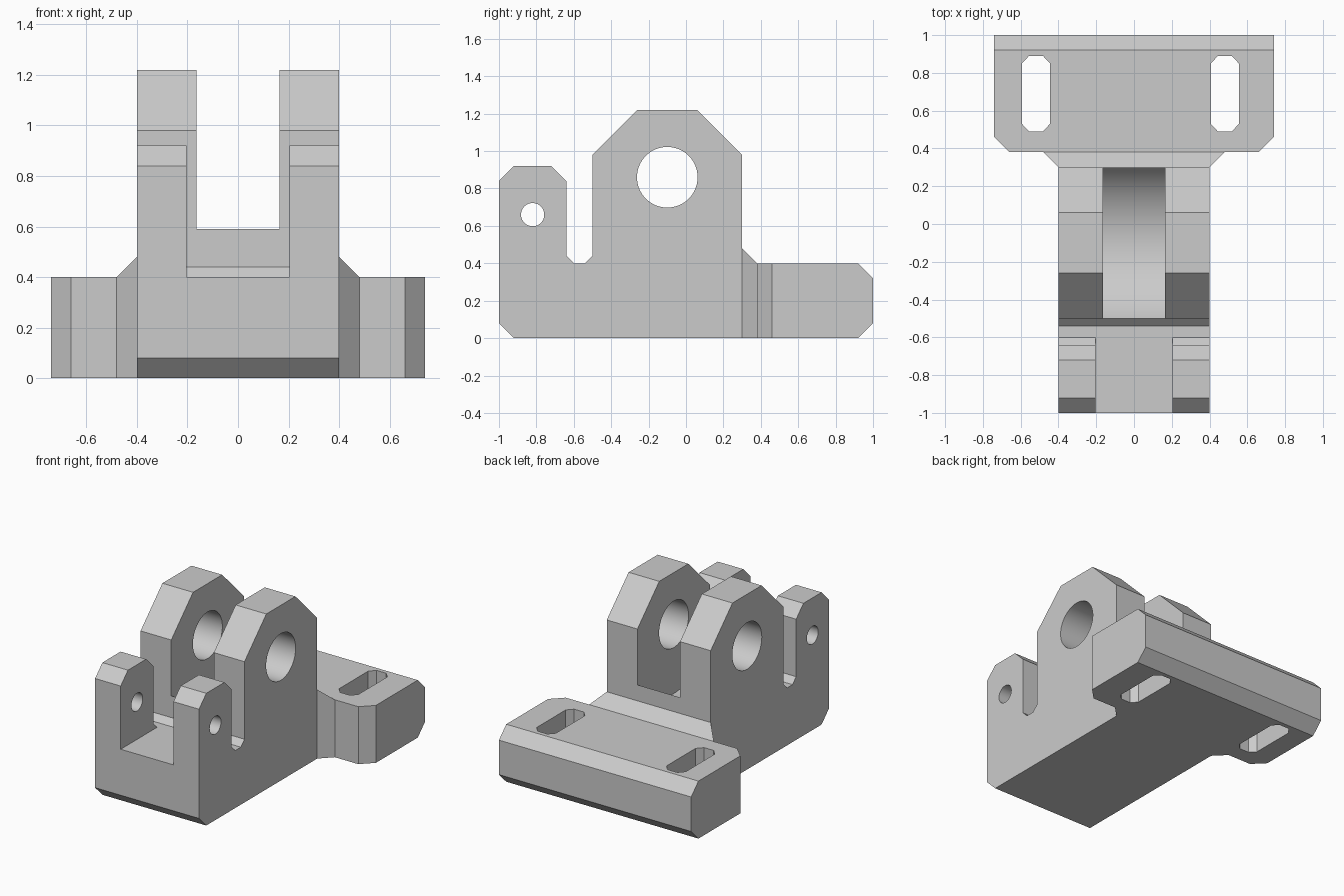
import bpy
import bmesh
import math
from mathutils import Vector

if "Cube" in bpy.data.objects:
    bpy.data.objects.remove(bpy.data.objects["Cube"], do_unlink=True)

grey = bpy.data.materials.new("plain grey")
grey.use_nodes = True
grey.diffuse_color = (0.6, 0.6, 0.6, 1)
grey.node_tree.nodes["Principled BSDF"].inputs["Base Color"].default_value = (0.6, 0.6, 0.6, 1)


def finish(bm, name):
    bmesh.ops.recalc_face_normals(bm, faces=bm.faces)
    mesh = bpy.data.meshes.new(name)
    bm.to_mesh(mesh)
    bm.free()
    mesh.materials.append(grey)
    obj = bpy.data.objects.new(name, mesh)
    bpy.context.collection.objects.link(obj)
    return obj


def prism(points, sweep):
    """Outline swept along a vector."""
    bm = bmesh.new()
    face = bm.faces.new([bm.verts.new(p) for p in points])
    moved = bmesh.ops.extrude_face_region(bm, geom=[face])["geom"]
    verts = [v for v in moved if isinstance(v, bmesh.types.BMVert)]
    bmesh.ops.translate(bm, verts=verts, vec=Vector(sweep))
    return bm


def side_prism(profile, half):
    """Side profile (y, z) extruded symmetrically across x."""
    return prism([(-half, y, z) for y, z in profile], (2 * half, 0, 0))


def pin(y, z, radius, half, name):
    """Cylinder lying across x."""
    steps = 96
    ring = [(y + radius * math.cos(i * math.tau / steps),
             z + radius * math.sin(i * math.tau / steps)) for i in range(steps)]
    return finish(side_prism(ring, half), name)


def combine(target, tool, operation):
    mod = target.modifiers.new(operation.lower(), 'BOOLEAN')
    mod.operation = operation
    mod.solver = 'EXACT'
    mod.object = tool
    bpy.context.view_layer.update()
    bpy.context.view_layer.objects.active = target
    bpy.ops.object.modifier_apply(modifier=mod.name)
    bpy.data.objects.remove(tool, do_unlink=True)


# Main body: front lugs, gap and tall pivot cheeks in one side profile
bracket = finish(side_prism([
    (-0.92, 0), (0.3, 0), (0.3, 0.98), (0.06, 1.22), (-0.26, 1.22), (-0.5, 0.98),
    (-0.5, 0.44), (-0.54, 0.4), (-0.6, 0.4), (-0.64, 0.44), (-0.64, 0.84),
    (-0.72, 0.92), (-0.92, 0.92), (-1, 0.84), (-1, 0.08)], 0.4), "hinge_bracket")

# Mounting plate with chamfered front corners
bm = side_prism([(0.38, 0), (0.92, 0), (1, 0.08), (1, 0.32), (0.92, 0.4), (0.38, 0.4)], 0.74)
corners = [e for e in bm.edges
           if all(abs(v.co.y - 0.38) < 1e-4 for v in e.verts)
           and abs(e.verts[0].co.z - e.verts[1].co.z) > 0.1]
bmesh.ops.bevel(bm, geom=corners, offset=0.08, segments=1, affect='EDGES')
plate = finish(bm, "mounting_plate")

# Flared web between body and plate
bm = prism([(-0.4, 0.3, 0), (0.4, 0.3, 0), (0.4, 0.3, 0.48), (-0.4, 0.3, 0.48)], (0, 0.08, 0))
for v in bm.verts:
    if v.co.y > 0.34:
        v.co.x *= 1.2
        v.co.z = min(v.co.z, 0.4)
web = finish(bm, "flared_web")

combine(bracket, web, 'UNION')
combine(bracket, plate, 'UNION')

# Round-bottomed slot between the cheeks, and the pin holes
combine(bracket, pin(-0.1, 0.86, 0.482, 0.164, "cheek_slot"), 'DIFFERENCE')
combine(bracket, pin(-0.1, 0.86, 0.162, 0.6, "pivot_hole"), 'DIFFERENCE')
combine(bracket, pin(-0.82, 0.66, 0.062, 0.6, "lug_hole"), 'DIFFERENCE')

# Square slot between the front lugs
lug_slot = finish(side_prism([(-1.1, 0.4), (-0.6, 0.4), (-0.6, 1.1), (-1.1, 1.1)], 0.203), "lug_slot")
combine(bracket, lug_slot, 'DIFFERENCE')

# Elongated bolt slots through the plate
for x in (-0.519, 0.481):
    outline = [(0.037, 0.2), (0.074, 0.16), (0.074, -0.16), (0.037, -0.2)]
    outline += [(-a, -b) for a, b in outline]
    slot = finish(prism([(x + a, 0.69 + b, -0.1) for a, b in outline], (0, 0, 0.6)), "bolt_slot")
    combine(bracket, slot, 'DIFFERENCE')

# Smooth bores, crisp edges
bpy.ops.object.select_all(action='DESELECT')
bracket.select_set(True)
bpy.context.view_layer.objects.active = bracket
bpy.ops.object.shade_smooth_by_angle(angle=math.radians(20))
